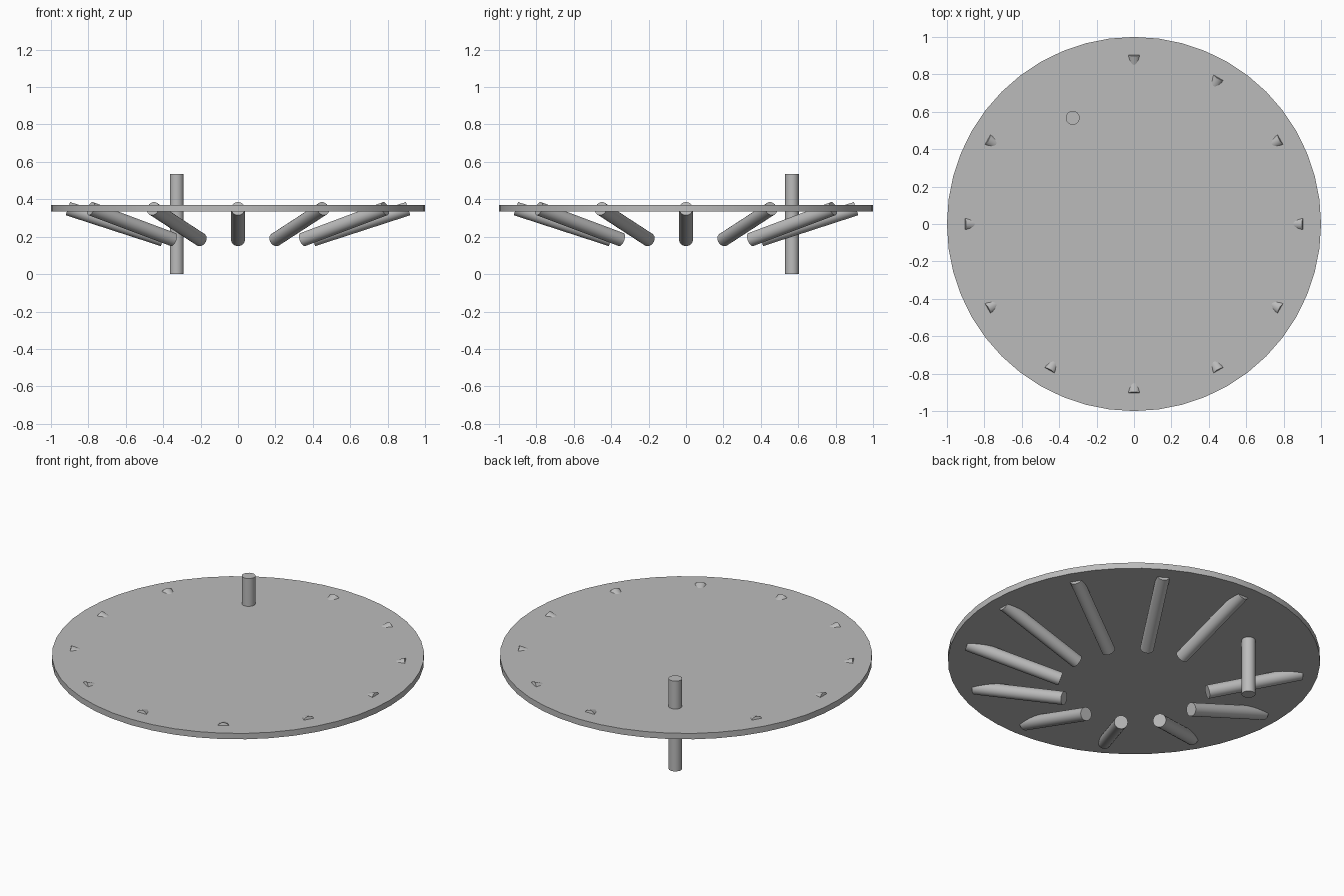
import bpy
import math
from mathutils import Matrix, Vector

if "Cube" in bpy.data.objects:
    bpy.data.objects.remove(bpy.data.objects["Cube"])

grey = bpy.data.materials.new("plain grey")
grey.diffuse_color = (0.5, 0.5, 0.5, 1)
grey.use_nodes = True
grey.node_tree.nodes["Principled BSDF"].inputs["Base Color"].default_value = grey.diffuse_color

DISC_R, DISC_BOTTOM, DISC_TOP = 1.0, 0.335, 0.37
PEG_R, PEG_LEN = 0.037, 0.535
RING_R = 0.655               # distance of peg centres from the middle
TILT = math.radians(18)      # leaning pegs, measured from the disc plane
UPRIGHT_STEP = 4             # the one peg that stands straight (120 degrees)


def cylinder(name, radius, depth, location, sides, direction=(0, 0, 1)):
    bpy.ops.mesh.primitive_cylinder_add(vertices=sides, radius=radius, depth=depth)
    ob = bpy.context.object
    ob.name = name
    turn = Vector(direction).to_track_quat('Z', 'Y').to_matrix().to_4x4()
    ob.data.transform(Matrix.Translation(location) @ turn)
    ob.data.materials.append(grey)
    bpy.ops.object.shade_smooth_by_angle(angle=math.radians(30))
    return ob


# Flat round plate
cylinder("disc", DISC_R, DISC_TOP - DISC_BOTTOM,
         (0, 0, (DISC_TOP + DISC_BOTTOM) / 2), 48)

# Ring of pegs pushed through the plate, all leaning outward except one
for i in range(12):
    a = math.radians(30 * i)
    centre = (RING_R * math.cos(a), RING_R * math.sin(a), PEG_LEN / 2)
    if i == UPRIGHT_STEP:
        cylinder("upright_peg", PEG_R, PEG_LEN, centre, 24)
    else:
        lean = (math.cos(a) * math.cos(TILT), math.sin(a) * math.cos(TILT), math.sin(TILT))
        cylinder(f"leaning_peg_{i}", PEG_R, PEG_LEN, centre, 24, lean)
